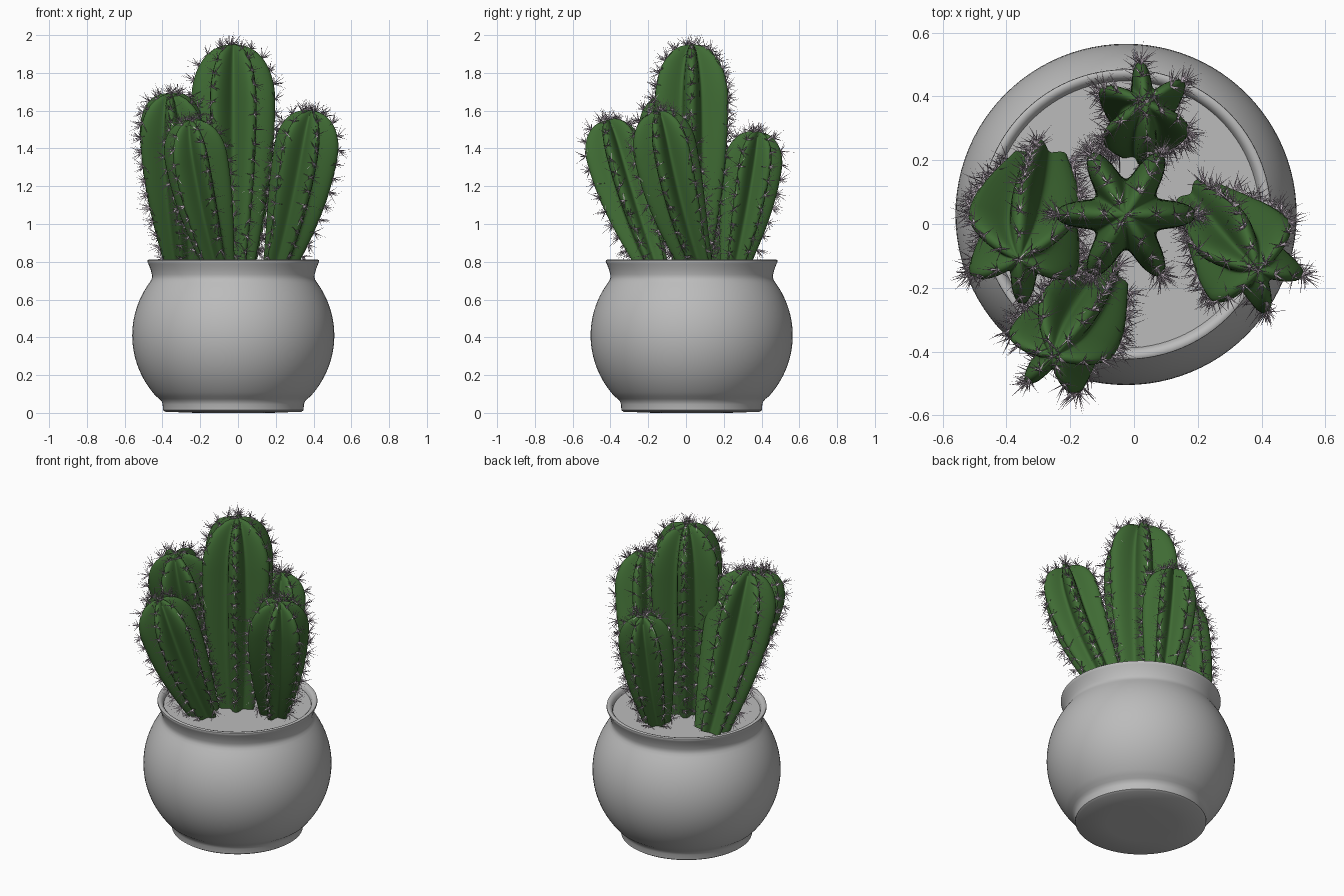
import bpy, math, random
from mathutils import Vector

random.seed(7)
cube = bpy.data.objects.get("Cube")
if cube:
    bpy.data.objects.remove(cube, do_unlink=True)

Z = Vector((0, 0, 1))
POT_X, POT_Y = -0.025, 0.03
SOIL = 0.78
RIBS = 6


def material(name, rgb):
    mat = bpy.data.materials.new(name)
    mat.use_nodes = True
    mat.diffuse_color = (*rgb, 1)
    bsdf = mat.node_tree.nodes["Principled BSDF"]
    bsdf.inputs["Base Color"].default_value = (*rgb, 1)
    bsdf.inputs["Roughness"].default_value = 0.7
    return mat


pot_grey = material("pot grey", (0.5, 0.5, 0.5))
plant_green = material("plant green", (0.05, 0.147, 0.034))
spine_mauve = material("spine pale mauve", (0.58, 0.49, 0.57))


def make_object(name, verts, faces, mat, smooth_angle=None):
    mesh = bpy.data.meshes.new(name)
    mesh.from_pydata(verts, [], faces)
    obj = bpy.data.objects.new(name, mesh)
    bpy.context.collection.objects.link(obj)
    mesh.materials.append(mat)
    if smooth_angle:
        bpy.ops.object.select_all(action="DESELECT")
        obj.select_set(True)
        bpy.context.view_layer.objects.active = obj
        bpy.ops.object.shade_smooth_by_angle(angle=math.radians(smooth_angle))


def skin(rings):
    """Join equal rings of points into a tube with closed ends."""
    n = len(rings[0])
    verts = [p for ring in rings for p in ring]
    faces = []
    for k in range(len(rings) - 1):
        for i in range(n):
            j = (i + 1) % n
            faces.append((k * n + i, k * n + j, (k + 1) * n + j, (k + 1) * n + i))
    last = (len(rings) - 1) * n
    faces.append(tuple(reversed(range(n))))
    faces.append(tuple(range(last, last + n)))
    return verts, faces


def lathe(name, profile, mat, sides=96):
    rings = []
    for r, z in profile:
        angles = [math.tau * i / sides for i in range(sides)]
        rings.append([(POT_X + r * math.cos(a), POT_Y + r * math.sin(a), z) for a in angles])
    make_object(name, *skin(rings), mat, 50)


# Pot: foot, round belly, soft neck, flared rim and inner wall
belly = []
for k in range(25):
    a = math.radians(-40 + 74 * k / 24)
    belly.append((0.535 * math.cos(a), 0.41 + 0.5 * math.sin(a)))
foot = [(0.2, 0), (0.36, 0.006), (0.372, 0.014), (0.374, 0.045), (0.379, 0.06), (0.391, 0.074)]
neck = [(0.434, 0.704), (0.43, 0.718), (0.431, 0.733), (0.438, 0.76)]
rim = [(0.45, 0.79), (0.455, 0.8), (0.454, 0.808), (0.447, 0.812),
       (0.434, 0.809), (0.423, 0.798), (0.416, 0.77)]
lathe("pot", foot + belly + neck + rim, pot_grey)

# Soil disc
lathe("soil", [(0.419, SOIL - 0.02), (0.419, SOIL)], pot_grey)


class Stem:
    """A ribbed stem that follows a gently bent centre line."""

    def __init__(self, base, tip, radius, twist, bend=0.12):
        self.base, self.tip = Vector((*base, SOIL - 0.005)), Vector(tip)
        lean = self.tip - self.base
        self.mid = self.base + lean / 2 + Vector((lean.x, lean.y, 0)) * bend
        self.radius, self.twist = radius, math.radians(twist)

    def point(self, u, angle):
        # Straight growth below, rounded dome above
        if u < 0.6:
            a, dome = 0.75 * u / 0.6, 1
        else:
            q = (u - 0.6) / 0.4 * math.pi / 2
            a, dome = 0.75 + 0.25 * math.sin(q), max(math.cos(q), 0.004)
        grow = 0.5 + 0.5 * math.sin(math.pi / 2 * min(a / 0.75, 1))
        valley = 0.42 + 0.24 * (1 - a)
        wave = (0.5 + 0.5 * math.cos(RIBS * angle)) ** 1.15
        r = self.radius * grow * dome ** 0.85 * (valley + (1 - valley) * wave)
        b = 1 - a
        centre = self.base * b * b + self.mid * 2 * a * b + self.tip * a * a
        along = (self.mid - self.base) * b + (self.tip - self.mid) * a
        turn = Z.rotation_difference(along)
        t = angle + self.twist
        return centre + turn @ Vector((r * math.cos(t), r * math.sin(t), 0))

    def body(self, name, sides=96, rows=44):
        rings = [[self.point(k / rows, math.tau * i / sides) for i in range(sides)]
                 for k in range(rows + 1)]
        make_object(name, *skin(rings), plant_green, 60)

    def areoles(self, spacing=0.075):
        """Evenly spaced points down every rib, with outward directions."""
        found = []
        for rib in range(RIBS):
            angle = math.tau * rib / RIBS
            walked, before = spacing * random.random(), self.point(0.02, angle)
            for k in range(5, 196):
                u = k / 200
                here = self.point(u, angle)
                walked += (here - before).length
                if walked >= spacing:
                    walked = 0
                    along = (here - before).normalized()
                    side = self.point(u, angle + 0.05) - self.point(u, angle - 0.05)
                    found.append((here, side.cross(along).normalized()))
                before = here
        found.append((self.tip, (self.tip - self.mid).normalized()))
        return found


def add_needle(verts, faces, start, end, width):
    axis = (end - start).normalized()
    side = axis.orthogonal().normalized() * width
    other = axis.cross(side)
    n = len(verts)
    for k in range(3):
        a = math.tau * k / 3
        verts.append(start + side * math.cos(a) + other * math.sin(a))
    verts.append(end)
    faces.extend([(n, n + 1, n + 3), (n + 1, n + 2, n + 3), (n + 2, n, n + 3)])


def add_spines(name, stem):
    verts, faces = [], []
    for spot, out in stem.areoles():
        # Fan of needles
        for _ in range(12):
            spread = Vector([random.gauss(0, 1) for _ in range(3)]).normalized()
            way = (out * 0.8 + spread).normalized()
            size = random.uniform(0.035, 0.08)
            add_needle(verts, faces, spot, spot + way * size, 0.0026)
    make_object(name, verts, faces, spine_mauve)


# Stems: base, tip, radius, twist
stems = {
    "centre": Stem((-0.025, 0.03), (-0.025, 0.03, 1.95), 0.222, 0),
    "right_side": Stem((-0.295, 0.175), (-0.36, -0.11, 1.69), 0.195, 30),
    "front": Stem((-0.10, -0.175), (-0.255, -0.415, 1.55), 0.17, 48),
    "left_side": Stem((0.215, 0.06), (0.39, -0.145, 1.60), 0.175, 46, 0.22),
    "back": Stem((0.02, 0.255), (0.035, 0.38, 1.49), 0.155, 35),
}
for place, stem in stems.items():
    stem.body(place + "_stem")
    add_spines(place + "_spines", stem)
